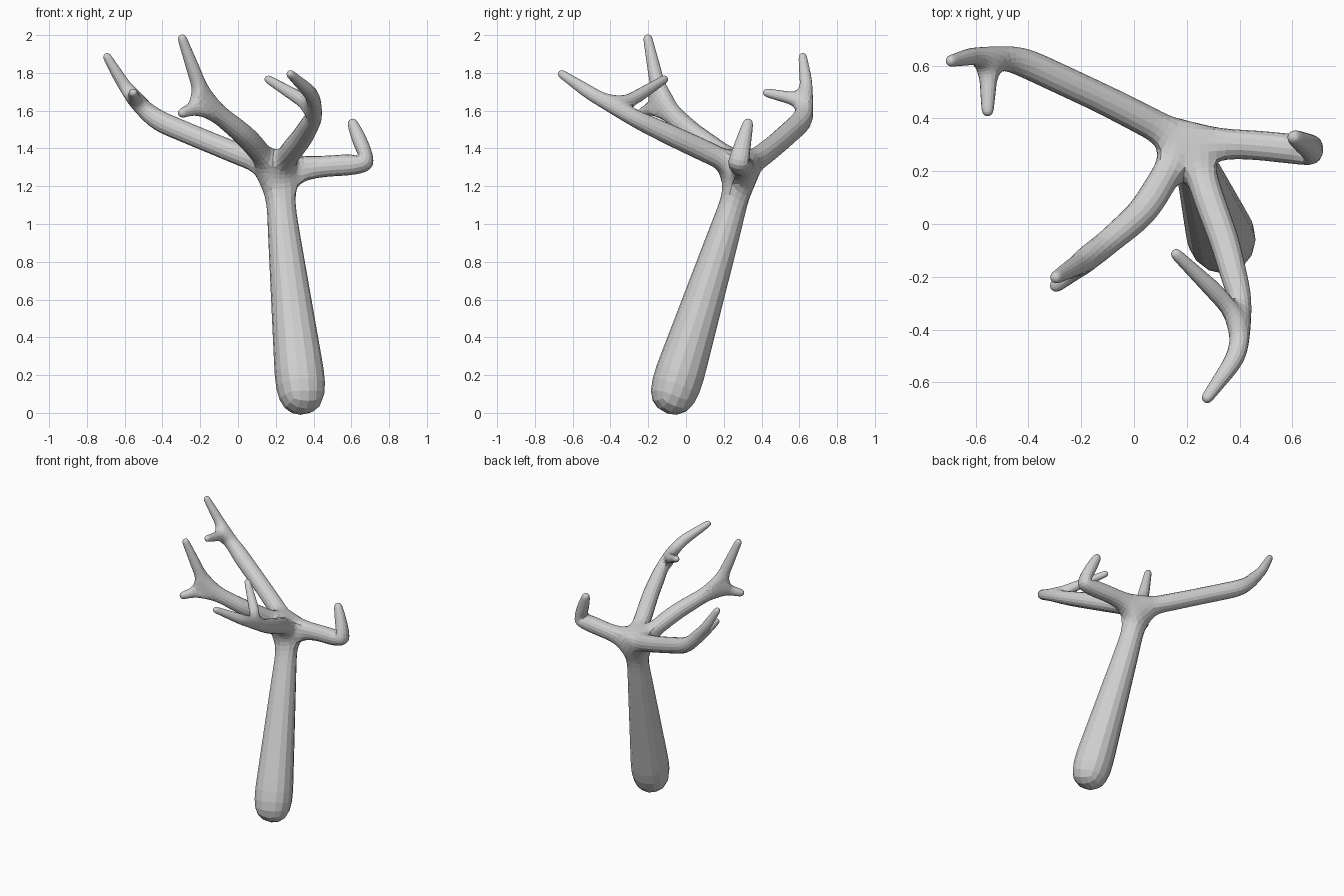
import bpy

if "Cube" in bpy.data.objects:
    bpy.data.objects.remove(bpy.data.objects["Cube"], do_unlink=True)

bark = bpy.data.materials.new("plain_grey")
bark.use_nodes = True
grey = (0.63, 0.63, 0.63, 1)
bark.diffuse_color = grey
bark.node_tree.nodes["Principled BSDF"].inputs["Base Color"].default_value = grey

verts, edges, radii = [], [], []


def limb(start, points):
    """Grow a chain of (x, y, z, radius) joints from joint index start."""
    for x, y, z, r in points:
        verts.append((x, y, z))
        radii.append(r)
        if start is not None:
            edges.append((start, len(verts) - 1))
        start = len(verts) - 1
    return start


# Trunk, wide at the foot and narrow at the crown
crown = limb(None, [(0.351, -0.108, -0.03, 0.158), (0.205, 0.31, 1.29, 0.067)])

# Long back branch with a small twig
fork = limb(crown, [(-0.12, 0.475, 1.42, 0.061), (-0.42, 0.615, 1.545, 0.061),
                    (-0.55, 0.65, 1.645, 0.047)])
limb(fork, [(-0.705, 0.615, 1.905, 0.022)])
limb(fork, [(-0.555, 0.405, 1.7, 0.022)])

# Tall front branch with a short twig
fork = limb(crown, [(0.03, 0.04, 1.475, 0.06), (-0.17, -0.13, 1.635, 0.052)])
limb(fork, [(-0.304, -0.207, 2.005, 0.024)])
limb(fork, [(-0.315, -0.25, 1.58, 0.024)])

# Forward branch splitting into two prongs
fork = limb(crown, [(0.345, -0.07, 1.465, 0.06), (0.425, -0.37, 1.605, 0.047)])
limb(fork, [(0.385, -0.51, 1.695, 0.04), (0.265, -0.675, 1.805, 0.022)])
limb(fork, [(0.145, -0.1, 1.775, 0.022)])

# Side branch with an upturned tip
limb(crown, [(0.45, 0.3, 1.305, 0.06), (0.695, 0.275, 1.32, 0.062),
             (0.595, 0.335, 1.56, 0.027)])

mesh = bpy.data.meshes.new("branching_tree")
mesh.from_pydata(verts, edges, [])
tree = bpy.data.objects.new("branching_tree", mesh)
bpy.context.collection.objects.link(tree)
mesh.materials.append(bark)

# Skin the skeleton and round it off
skin = tree.modifiers.new("skin", "SKIN")
skin.branch_smoothing = 0.3
for i, r in enumerate(radii):
    joint = mesh.skin_vertices[0].data[i]
    joint.radius = (r, r)
    joint.use_root = i == 0
rounding = tree.modifiers.new("rounding", "SUBSURF")
rounding.levels = rounding.render_levels = 2
